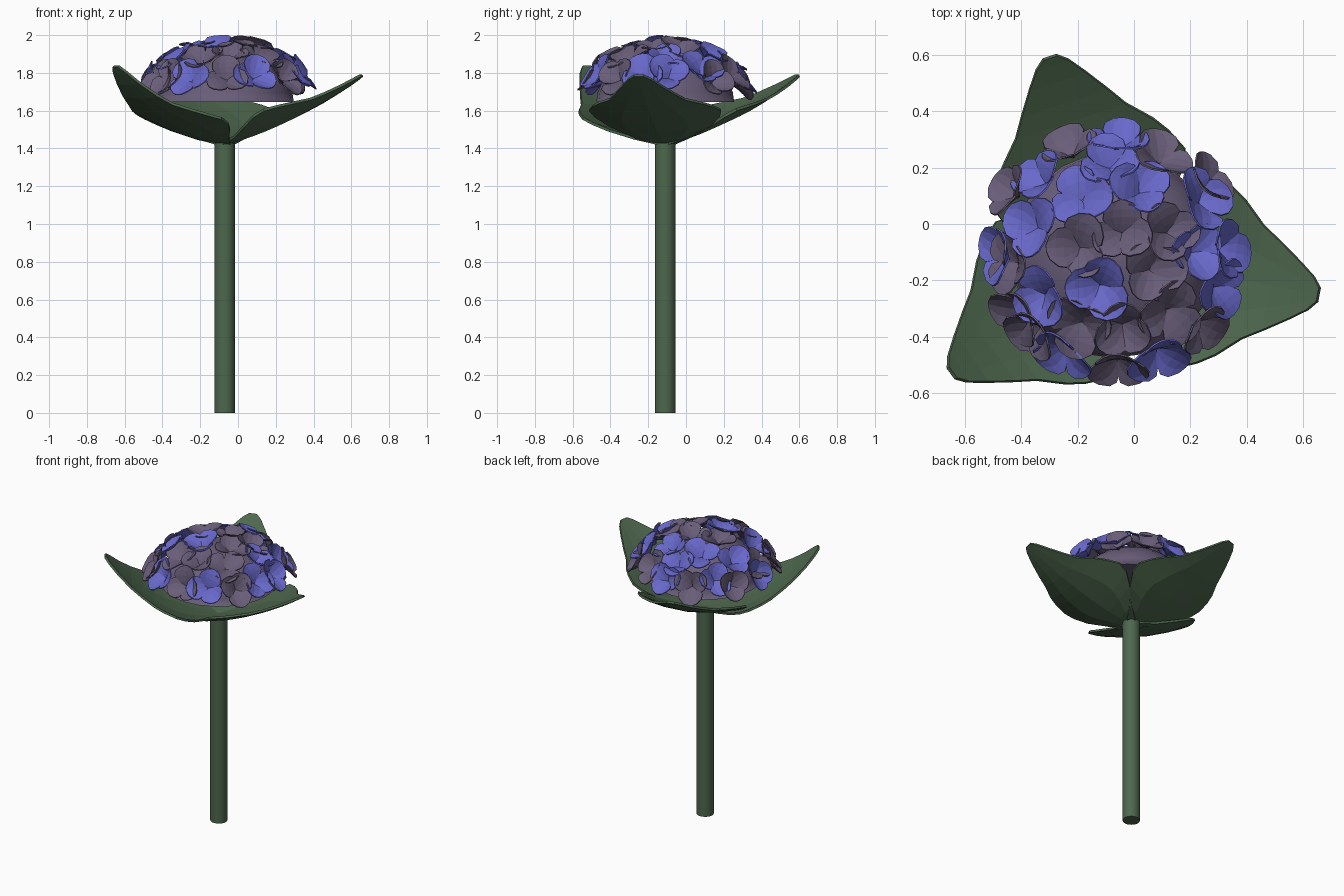
import bpy, bmesh, math, random
from mathutils import Vector, Matrix

if "Cube" in bpy.data.objects:
    bpy.data.objects.remove(bpy.data.objects["Cube"])

random.seed(7)
CX, CY = -0.07, -0.11


def material(name, rgb):
    m = bpy.data.materials.new(name)
    m.diffuse_color = (*rgb, 1)
    m.use_nodes = True
    m.node_tree.nodes["Principled BSDF"].inputs["Base Color"].default_value = m.diffuse_color
    return m


GREEN = material("green", (0.075, 0.135, 0.075))
BLUE = material("blue", (0.14, 0.14, 0.60))
PURPLE = material("mauve", (0.14, 0.11, 0.19))


def finish(bm, name, mat, thick=0):
    bmesh.ops.recalc_face_normals(bm, faces=bm.faces)
    me = bpy.data.meshes.new(name)
    bm.to_mesh(me)
    bm.free()
    me.materials.append(mat)
    ob = bpy.data.objects.new(name, me)
    bpy.context.collection.objects.link(ob)
    if thick:
        s = ob.modifiers.new("thickness", "SOLIDIFY")
        s.thickness = thick
        s.offset = 0
    return ob


def blade(bm, outline, height, mat, n=4):
    """Leaf-like sheet: outline gives (distance, half width), height(u, v) the bend."""
    rows = []
    for u, w in outline:
        row = []
        for i in range(n + 1):
            v = w * (2 * i / n - 1)
            row.append(bm.verts.new(mat @ Vector((u, v, height(u, v)))))
        rows.append(row)
    for a, b in zip(rows, rows[1:]):
        for i in range(n):
            bm.faces.new((a[i], b[i], b[i + 1], a[i + 1]))


# stem
bm = bmesh.new()
bmesh.ops.create_cone(bm, cap_ends=True, segments=24, radius1=0.054, radius2=0.054, depth=1.43,
                      matrix=Matrix.Translation((CX, CY, 0.715)))
stem = finish(bm, "stem", GREEN)
for p in stem.data.polygons:
    p.use_smooth = len(p.vertices) == 4

# three cupped leaves
LEAF = [(-.02, .03), (.08, .15), (.16, .27), (.22, .335), (.28, .355), (.36, .32), (.42, .28),
        (.5, .205), (.57, .16), (.65, .105), (.71, .06), (.738, .025)]
for name, ang, size, a, b, c, cup in (("leaf_back", 108, 1, .27, .3, 0, .65),
                                      ("leaf_right", -11, 1, .27, .3, 0, .65),
                                      ("leaf_left", 216, .965, .25, 0, .6, .45)):
    bm = bmesh.new()
    m = (Matrix.Translation((CX, CY, 1.424)) @ Matrix.Rotation(math.radians(ang), 4, 'Z')
         @ Matrix.Scale(size, 4))
    blade(bm, LEAF, lambda u, v: a * u + b * u * u + c * u ** 3 + cup * v * v, m)
    finish(bm, name, GREEN, 0.014)

# domed core under the florets
bm = bmesh.new()
bmesh.ops.create_uvsphere(bm, u_segments=24, v_segments=16, radius=1)
bmesh.ops.bisect_plane(bm, geom=bm.verts[:] + bm.edges[:] + bm.faces[:], plane_co=(0, 0, 0),
                       plane_no=(0, 0, -1), clear_outer=True)
bmesh.ops.holes_fill(bm, edges=[e for e in bm.edges if e.is_boundary])
bmesh.ops.transform(bm, verts=bm.verts, matrix=Matrix.Translation((CX, CY, 1.645))
                    @ Matrix.Diagonal((.365, .365, .265, 1)))
core = finish(bm, "flower_core", PURPLE)
for p in core.data.polygons:
    p.use_smooth = len(p.vertices) <= 4

# florets: plan positions on a dome, three cupped petals each
BLUE_AT = [(-.09, .24), (-.35, .18), (-.2, .11), (.03, .14), (-.05, .32), (-.38, 0), (-.13, -.23),
           (-.35, -.27), (-.27, -.48), (.1, -.49), (.27, .1), (.24, -.1), (.35, -.09),
           (.33, -.24), (-.5, -.1)]
MAUVE_AT = [(-.24, .29), (.11, .26), (.28, .17), (-.46, .13), (-.04, -.02), (-.21, -.08),
            (.14, -.02), (.07, -.17), (-.46, -.14), (-.2, -.38), (-.04, -.39), (.14, -.33),
            (.26, -.38), (-.43, -.33), (-.06, -.53), (-.37, -.40)]
PETAL = [(.004, .012), (.035, .05), (.07, .074), (.1, .07), (.125, .042), (.133, .012)]
FX, A, H, Z0, PULL = -0.06, 0.40, 0.265, 1.65, 0.87

for name, spots, mat in (("blue_florets", BLUE_AT, BLUE), ("mauve_florets", MAUVE_AT, PURPLE)):
    bm = bmesh.new()
    for x, y in spots:
        dx, dy = (x - FX) * PULL, (y - CY) * PULL
        r = min(math.hypot(dx, dy), 0.375)
        k = math.sqrt(1 - (r / A) ** 2)
        normal = Vector((dx / A ** 2, dy / A ** 2, k / H))
        m = (Matrix.Translation((FX + dx, CY + dy, Z0 + H * k))
             @ normal.to_track_quat('Z', 'Y').to_matrix().to_4x4()
             @ Matrix.Rotation(random.uniform(0, 2.09), 4, 'Z'))
        for i in range(3):
            s = random.uniform(.9, 1.05)
            tilt = math.radians(random.uniform(-48, -30))
            pm = (m @ Matrix.Rotation(i * math.tau / 3, 4, 'Z') @ Matrix.Rotation(tilt, 4, 'Y')
                  @ Matrix.Scale(s, 4))
            blade(bm, PETAL, lambda u, v: 4 * v * v - 1.5 * u * u, pm)
    finish(bm, name, mat, 0.006)
